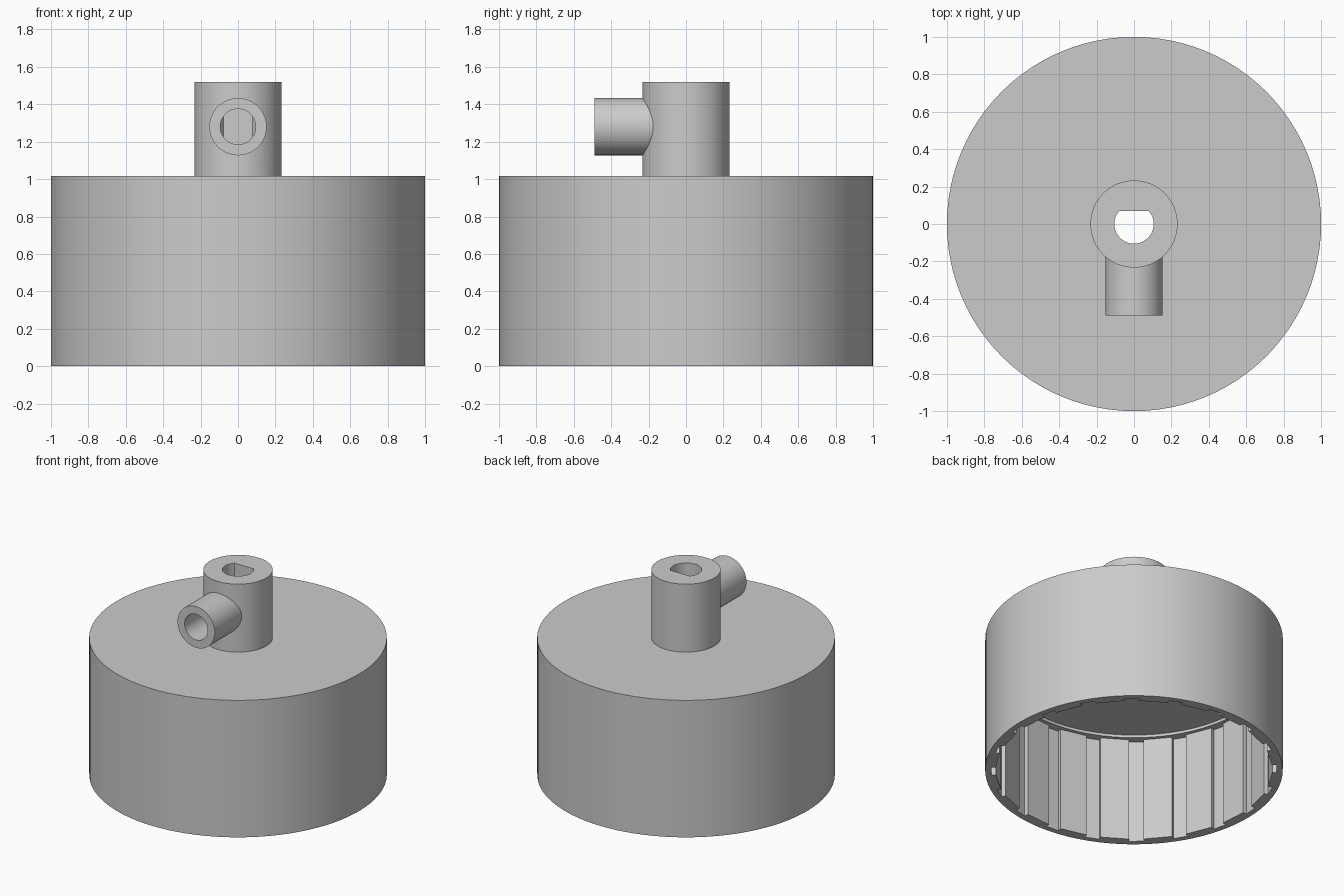
import bpy
from math import radians, sin, cos, pi, sqrt, acos
from mathutils import Matrix

cube = bpy.data.objects.get("Cube")
if cube:
    bpy.data.objects.remove(cube, do_unlink=True)

grey = bpy.data.materials.new("plain_grey")
grey.use_nodes = True
grey.diffuse_color = (0.6, 0.6, 0.6, 1)
grey.node_tree.nodes["Principled BSDF"].inputs["Base Color"].default_value = (0.6, 0.6, 0.6, 1)


def circle(radius, count):
    return [(radius * cos(2 * pi * i / count), radius * sin(2 * pi * i / count))
            for i in range(count)]


def prism(name, outline, low, high, matrix=None):
    """Closed prism over a counter-clockwise outline, along local z."""
    n = len(outline)
    verts = [(x, y, z) for z in (low, high) for x, y in outline]
    faces = [tuple(reversed(range(n))), tuple(range(n, 2 * n))]
    faces += [(i, (i + 1) % n, n + (i + 1) % n, n + i) for i in range(n)]
    mesh = bpy.data.meshes.new(name)
    mesh.from_pydata(verts, [], faces)
    if matrix:
        mesh.transform(matrix)
    mesh.materials.append(grey)
    obj = bpy.data.objects.new(name, mesh)
    bpy.context.collection.objects.link(obj)
    return obj


def combine(target, tool, operation, keep=False):
    """Apply a boolean and drop the tool unless it is needed again."""
    mod = target.modifiers.new("boolean", 'BOOLEAN')
    mod.operation, mod.object, mod.solver = operation, tool, 'EXACT'
    bpy.context.view_layer.objects.active = target
    bpy.ops.object.modifier_apply(modifier=mod.name)
    if not keep:
        bpy.data.objects.remove(tool, do_unlink=True)


CAP_TOP, STEM_TOP, LEDGE = 1.016, 1.52, 0.77
SPOUT_Z = 1.28

# Toothed cavity outline: wide ribs separated by narrow grooves
teeth = []
for k in range(20):
    start, end = radians(18 * k + 10), radians(18 * k + 16)
    for r, a in ((0.93, start), (0.96, start), (0.96, end), (0.93, end)):
        teeth.append((r * cos(a), r * sin(a)))

# D-shaped bore with its flat towards the back
bore_r, flat = 0.105, 0.07
half = acos(flat / bore_r)
steps = 40
bore_outline = []
for i in range(steps + 1):
    a = pi / 2 + half + (2 * pi - 2 * half) * i / steps
    bore_outline.append((bore_r * cos(a), bore_r * sin(a)))

bore = prism("bore_cutter", bore_outline, 0.5, 1.8)

# Hollow cap with ledge under its ceiling
cap = prism("cap", circle(1.0, 96), 0, CAP_TOP)
combine(cap, prism("cavity_cutter", teeth, -0.1, LEDGE), 'DIFFERENCE')
combine(cap, prism("recess_cutter", circle(0.9, 96), LEDGE - 0.1, LEDGE + 0.02), 'DIFFERENCE')
combine(cap, bore, 'DIFFERENCE', keep=True)

# Stem with a forward spout
to_front = Matrix.Translation((0, 0, SPOUT_Z)) @ Matrix.Rotation(pi / 2, 4, 'X')
stem = prism("stem_and_spout", circle(0.233, 64), CAP_TOP, STEM_TOP)
combine(stem, prism("spout", circle(0.153, 64), 0.02, 0.49, to_front), 'UNION')
combine(stem, bore, 'DIFFERENCE')
combine(stem, prism("spout_cutter", circle(0.095, 48), 0.0, 0.7, to_front), 'DIFFERENCE')

# Smooth round walls, crisp edges
bpy.ops.object.select_all(action='DESELECT')
for obj in (cap, stem):
    obj.select_set(True)
    bpy.context.view_layer.objects.active = obj
bpy.ops.object.shade_smooth_by_angle(angle=radians(10))
